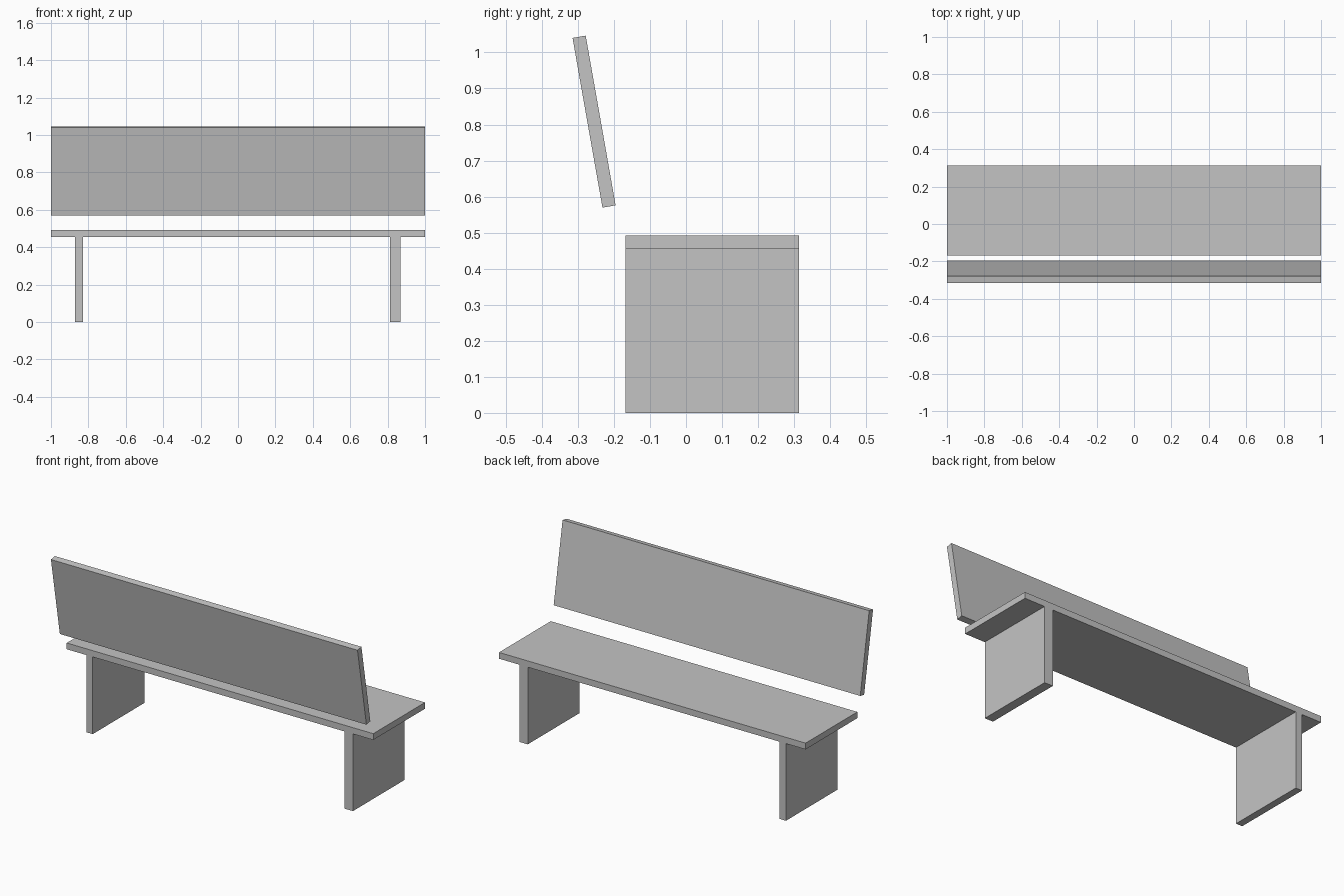
import bpy
from math import radians

cube = bpy.data.objects.get("Cube")
if cube:
    bpy.data.objects.remove(cube, do_unlink=True)

# Single flat grey
grey = bpy.data.materials.new("plain grey")
grey.use_nodes = True
colour = (0.55, 0.55, 0.55, 1)
grey.diffuse_color = colour
grey.node_tree.nodes["Principled BSDF"].inputs["Base Color"].default_value = colour


def board(name, centre, size, tilt=0):
    """A flat-faced board, tilted in degrees about its long axis."""
    bpy.ops.mesh.primitive_cube_add(size=1, location=centre)
    obj = bpy.context.object
    obj.name = name
    obj.scale = size
    bpy.ops.object.transform_apply(location=False, rotation=False, scale=True)
    obj.rotation_euler.x = radians(tilt)
    obj.data.materials.append(grey)
    return obj


depth, depth_y = 0.482, 0.073
seat_bottom, seat_top = 0.455, 0.492

# Seat plank
board("seat", (0, depth_y, (seat_bottom + seat_top) / 2),
      (2, depth, seat_top - seat_bottom))

# Slab legs, the left one slightly thicker
for name, x, thickness in (("right_leg", -0.851, 0.042),
                           ("left_leg", 0.84, 0.055)):
    board(name, (x, depth_y, seat_bottom / 2), (thickness, depth, seat_bottom))

# Leaning backrest, floating clear of the seat
board("backrest", (0, -0.255, 0.808), (2, 0.037, 0.478), tilt=10)
